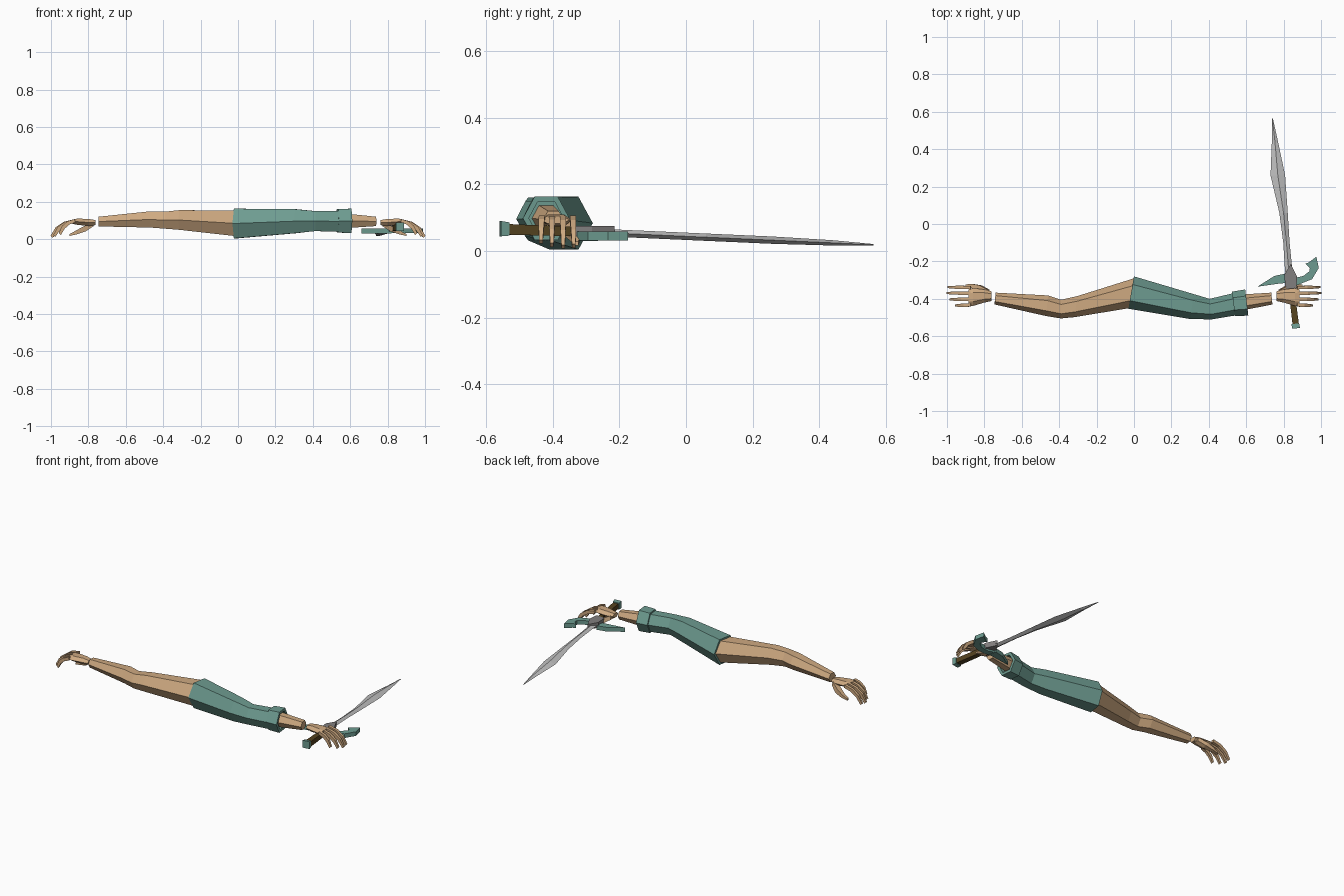
import bpy, bmesh
from mathutils import Vector

if "Cube" in bpy.data.objects:
    bpy.data.objects.remove(bpy.data.objects["Cube"])


def material(name, rgb):
    m = bpy.data.materials.new(name)
    m.diffuse_color = (*rgb, 1)
    m.use_nodes = True
    m.node_tree.nodes["Principled BSDF"].inputs["Base Color"].default_value = m.diffuse_color
    return m


SKIN = material("skin", (0.62, 0.40, 0.22))
TEAL = material("teal cloth", (0.155, 0.33, 0.28))
STEEL = material("pale steel", (0.53, 0.53, 0.53))
IRON = material("dark iron", (0.22, 0.21, 0.21))
LEATHER = material("brown leather", (0.09, 0.055, 0.014))

HEX = [(1, 0), (.5, 1), (-.5, 1), (-1, 0), (-.5, -1), (.5, -1)]
BOX = [(1, 1), (-1, 1), (-1, -1), (1, -1)]


def loft(name, rings, mat):
    """Skin a list of point rings and cap both ends."""
    bm = bmesh.new()
    vs = [[bm.verts.new(p) for p in r] for r in rings]
    n = len(vs[0])
    for a, b in zip(vs, vs[1:]):
        for i in range(n):
            j = (i + 1) % n
            bm.faces.new((a[i], a[j], b[j], b[i]))
    bm.faces.new(vs[0])
    bm.faces.new(vs[-1])
    bmesh.ops.recalc_face_normals(bm, faces=bm.faces)
    me = bpy.data.meshes.new(name)
    bm.to_mesh(me)
    bm.free()
    me.materials.append(mat)
    ob = bpy.data.objects.new(name, me)
    bpy.context.collection.objects.link(ob)
    return ob


def section(x, y0, y1, z0, z1, ky=0, kz=0, shape=HEX):
    """Cross-section facing x, from y and z limits, sheared along x."""
    y, z, ry, rz = (y0 + y1) / 2, (z0 + z1) / 2, (y1 - y0) / 2, (z1 - z0) / 2
    return [Vector((x + ky * ry * u + kz * rz * v, y + ry * u, z + rz * v))
            for u, v in shape]


def plate(name, outline, z0, z1, mat):
    """Flat outline extruded upwards."""
    return loft(name, [[Vector((x, y, z)) for x, y in outline]
                       for z in (z0, z1)], mat)


# Bare arm
loft("bare_arm", [section(*s) for s in (
    (-.743, -.43, -.367, .068, .12, .1),
    (-.465, -.492, -.382, .062, .149, .1),
    (-.39, -.505, -.405, .056, .147),
    (-.31, -.498, -.385, .05, .155, .15),
    (-.012, -.45, -.29, .017, .153, .17))], SKIN)

# Sleeve
loft("sleeve", [section(*s) for s in (
    (-.015, -.453, -.28, .004, .163, .17),
    (.31, -.508, -.375, .032, .16, .15),
    (.41, -.51, -.4, .043, .15, -.1),
    (.54, -.488, -.37, .04, .15, -.15))], TEAL)

# Open cuff with a recessed mouth
loft("cuff", [section(*s) for s in (
    (.532, -.492, -.362, .035, .16, -.12),
    (.603, -.49, -.35, .033, .163, -.12),
    (.603, -.472, -.368, .05, .147, -.12),
    (.57, -.472, -.368, .05, .147, -.12))], TEAL)

# Forearm out of the cuff
loft("forearm", [section(*s) for s in (
    (.56, -.465, -.378, .058, .138, -.1),
    (.737, -.43, -.367, .07, .12, -.1))], SKIN)


# Hands: palm, four curled fingers and a thumb
def hand(side, sx):
    def part(name, rows, shape):
        rings = [section(*r, shape=shape) for r in rows]
        for r in rings:
            for p in r:
                p.x *= sx
        loft(side + "_" + name, rings, SKIN)

    part("palm", (
        (.762, -.412, -.36, .075, .102),
        (.80, -.42, -.35, .07, .108),
        (.86, -.438, -.343, .077, .11),
        (.885, -.438, -.35, .082, .105)), HEX)
    for i, (y, tip) in enumerate(((-.34, .995), (-.37, 1.0),
                                  (-.402, .985), (-.433, .955))):
        start, r = .872, .009
        length = tip - start
        drop = (.083, .085, .08, .07)[i]
        rows = []
        for t, d, w, h, k in ((0, 0, 1, 1, .2), (.42, .16, 1, 1, .5),
                              (.75, .5, .85, .9, .8), (.97, 1, .6, .6, 1)):
            z = .098 - d * drop
            yy = y + t * (y + .385) * .06
            rows.append((start + t * length, yy - r * w, yy + r * w,
                         z - .009 * h, z + .009 * h, 0, k))
        part("finger_%d" % (i + 1), rows, BOX)
    part("thumb", (
        (.775, -.385, -.352, .07, .092, 0, .3),
        (.82, -.362, -.328, .042, .068, 0, .5),
        (.865, -.343, -.32, .026, .045, 0, .3),
        (.9, -.337, -.323, .017, .028)), BOX)


hand("left", -1)
hand("right", 1)

# Dagger blade: diamond section following a leaf outline
blade = []
for y, x0, x1, h in ((-.26, .808, .848, .011), (-.1, .798, .832, .011),
                     (.06, .777, .822, .011), (.26, .73, .808, .011),
                     (.44, .737, .77, .008), (.563, .737, .743, .002)):
    z = .049 - .034 * (y + .2) / .76 + .004
    xm = (x0 + x1) / 2
    blade.append([Vector((x0, y, z)), Vector((xm, y, z + h)),
                  Vector((x1, y, z)), Vector((xm, y, z - h))])
loft("dagger_blade", blade, STEEL)

# Pointed collar at the blade root
plate("dagger_collar", [(.838, -.215), (.803, -.272), (.81, -.345),
                        (.868, -.345), (.872, -.283)], .042, .075, IRON)

# Guard: straight spike on one side, hooked arm on the other
plate("guard_spike", [(.66, -.335), (.75, -.278), (.81, -.265),
                      (.82, -.315), (.78, -.318)], .03, .056, TEAL)
plate("guard_centre", [(.8, -.272), (.87, -.29), (.88, -.325),
                       (.81, -.32)], .032, .058, TEAL)
plate("guard_hook", [(.86, -.288), (.905, -.278), (.938, -.253), (.94, -.235),
                     (.917, -.212), (.935, -.205), (.975, -.175),
                     (.988, -.235), (.952, -.295), (.87, -.328)],
      .032, .058, TEAL)


# Grip and pommel, set slightly askew
def bar(name, rows, mat):
    loft(name, [[Vector((x + r * u, y + .1 * r * u, z + h * v))
                 for u, v in BOX] for x, y, z, r, h in rows], mat)


bar("dagger_grip", ((.836, -.3, .057, .015, .014),
                    (.865, -.54, .065, .017, .016)), LEATHER)
bar("dagger_pommel", ((.863, -.533, .066, .02, .02),
                      (.866, -.558, .067, .022, .023)), TEAL)
